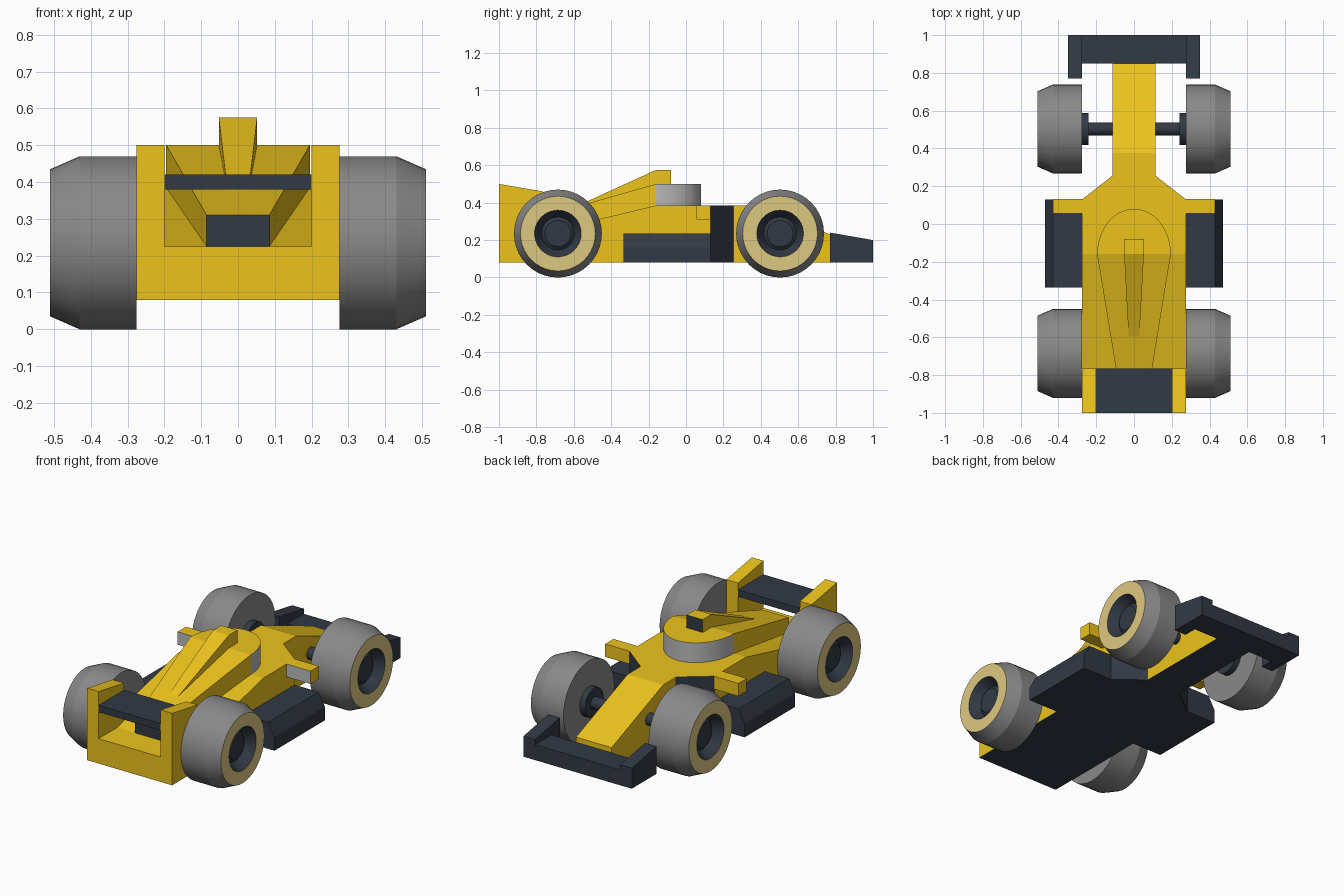
import bpy, bmesh
from math import sin, cos, pi, radians

if "Cube" in bpy.data.objects:
    bpy.data.objects.remove(bpy.data.objects["Cube"])


def mat(name, rgb):
    m = bpy.data.materials.new(name)
    m.diffuse_color = (*rgb, 1)
    m.use_nodes = True
    m.node_tree.nodes["Principled BSDF"].inputs["Base Color"].default_value = m.diffuse_color
    return m


YELLOW = mat("yellow_paint", (0.84, 0.55, 0.012))
DARK = mat("dark_trim", (0.032, 0.042, 0.06))
TAN = mat("tan_sidewall", (0.73, 0.58, 0.22))
RUBBER = mat("grey_rubber", (0.25, 0.25, 0.25))
GLASS = mat("grey_glass", (0.5, 0.5, 0.5))


def skin(name, rings, mats, pick=None, caps=True, smooth=None):
    """Bridge consecutive closed rings of points; pick(centre, normal) gives the material slot."""
    bm = bmesh.new()
    loops = [[bm.verts.new(p) for p in r] for r in rings]
    n = len(loops[0])
    for k, (a, b) in enumerate(zip(loops, loops[1:])):
        for i in range(n):
            j = (i + 1) % n
            bm.faces.new((a[i], a[j], b[j], b[i]))
    if caps:
        bm.faces.new(loops[0])
        bm.faces.new(loops[-1])
    bmesh.ops.remove_doubles(bm, verts=bm.verts, dist=1e-5)
    bmesh.ops.recalc_face_normals(bm, faces=bm.faces)
    bm.normal_update()
    if pick:
        for f in bm.faces:
            f.material_index = pick(f.calc_center_median(), f.normal)
    me = bpy.data.meshes.new(name)
    bm.to_mesh(me)
    bm.free()
    for m in mats:
        me.materials.append(m)
    ob = bpy.data.objects.new(name, me)
    bpy.context.collection.objects.link(ob)
    if smooth:
        bpy.ops.object.select_all(action='DESELECT')
        ob.select_set(True)
        bpy.context.view_layer.objects.active = ob
        bpy.ops.object.shade_smooth_by_angle(angle=radians(smooth))
    return ob


def loft(name, stations, mats, pick=None, cx=0, smooth=None):
    """Rectangular sections along y: (y, half width, bottom z, top z)."""
    rings = [[(cx - w, y, b), (cx + w, y, b), (cx + w, y, t), (cx - w, y, t)]
             for y, w, b, t in stations]
    return skin(name, rings, mats, pick, smooth=smooth)


def lathe(name, profile, mats, y, z, side, pick=None, seg=40):
    """Revolve (x, radius) points about an axis parallel to x."""
    rings = [[(side * x, y + r * cos(2 * pi * i / seg), z + r * sin(2 * pi * i / seg))
              for i in range(seg)] for x, r in profile]
    return skin(name, rings, mats, pick, smooth=20)


# Main body: dark underside and dark angled intakes
loft("body", [(-1, .275, .08, .225), (-.83, .275, .08, .225), (-.16, .275, .08, .385),
              (.13, .275, .08, .385), (.255, .115, .08, .385), (.375, .115, .08, .385),
              (.85, .115, .08, .2)], [YELLOW, DARK],
     lambda c, n: int(n.z < -.9 or (n.y > .3 and abs(n.x) > .3)))

# Engine cover with rounded grey windscreen and dark exhaust end
arc = [(-.16 + .24 * sin(pi / 2 * i / 16), .195 * cos(pi / 2 * i / 16), .385, .5)
       for i in range(17)]
loft("engine_cover", [(-.83, .085, .225, .31)] + arc, [YELLOW, DARK, GLASS],
     lambda c, n: 1 if n.y < -.9 else 2 if c.y > -.16 and abs(n.z) < .5 else 0, smooth=8.5)

# Air intake with dark mouth
loft("air_intake", [(-.625, .027, .345, .363), (-.16, .052, .49, .575), (-.08, .052, .49, .575)],
     [YELLOW, DARK], lambda c, n: int(n.y > .9))

# Rear and front wings
loft("rear_wing", [(-1, .2, .38, .42), (-.765, .2, .38, .42)], [DARK])
loft("front_wing", [(.85, .275, .08, .17), (1, .275, .08, .17)], [DARK])

for side, tag in ((-1, "left"), (1, "right")):
    loft("rear_wing_endplate_" + tag, [(-1, .0375, .225, .5), (-.765, .0375, .225, .46)],
         [YELLOW], cx=side * .2375)
    loft("front_wing_endplate_" + tag, [(.77, .0375, .08, .24), (1, .0375, .08, .2)],
         [DARK], cx=side * .3125)
    # Mirror with grey glass facing the rear
    loft("mirror_" + tag, [(.055, .08, .31, .385), (.132, .08, .31, .385)], [YELLOW, GLASS],
         lambda c, n: int(n.y < -.9), cx=side * .35)
    # Side pod with bevelled outer edge
    section = [(.27, .08), (.47, .08), (.47, .16), (.43, .235), (.27, .235)]
    skin("side_pod_" + tag, [[(side * x, y, z) for x, z in section] for y in (-.335, .13)], [DARK])
    # Wheels: rubber tread, tan sidewall, recessed dark hub
    for y, end in ((-.685, "rear"), (.503, "front")):
        def wheel_colour(c, n, y=y):
            r = ((c.y - y) ** 2 + (c.z - .235) ** 2) ** .5
            if abs(c.x) < .3 or r > .205:
                return 0
            return 1 if r > .127 and abs(c.x) > .509 else 2
        lathe(f"{end}_wheel_{tag}", [(.275, .235), (.43, .235), (.51, .2), (.51, .125), (.455, .088),
                                     (.47, .07)], [RUBBER, TAN, DARK], y, .235, side, wheel_colour)
    # Front axle and brake drum
    lathe("front_axle_" + tag, [(.1, .035), (.24, .035), (.24, .085), (.28, .085)],
          [DARK], .503, .235, side, seg=24)
